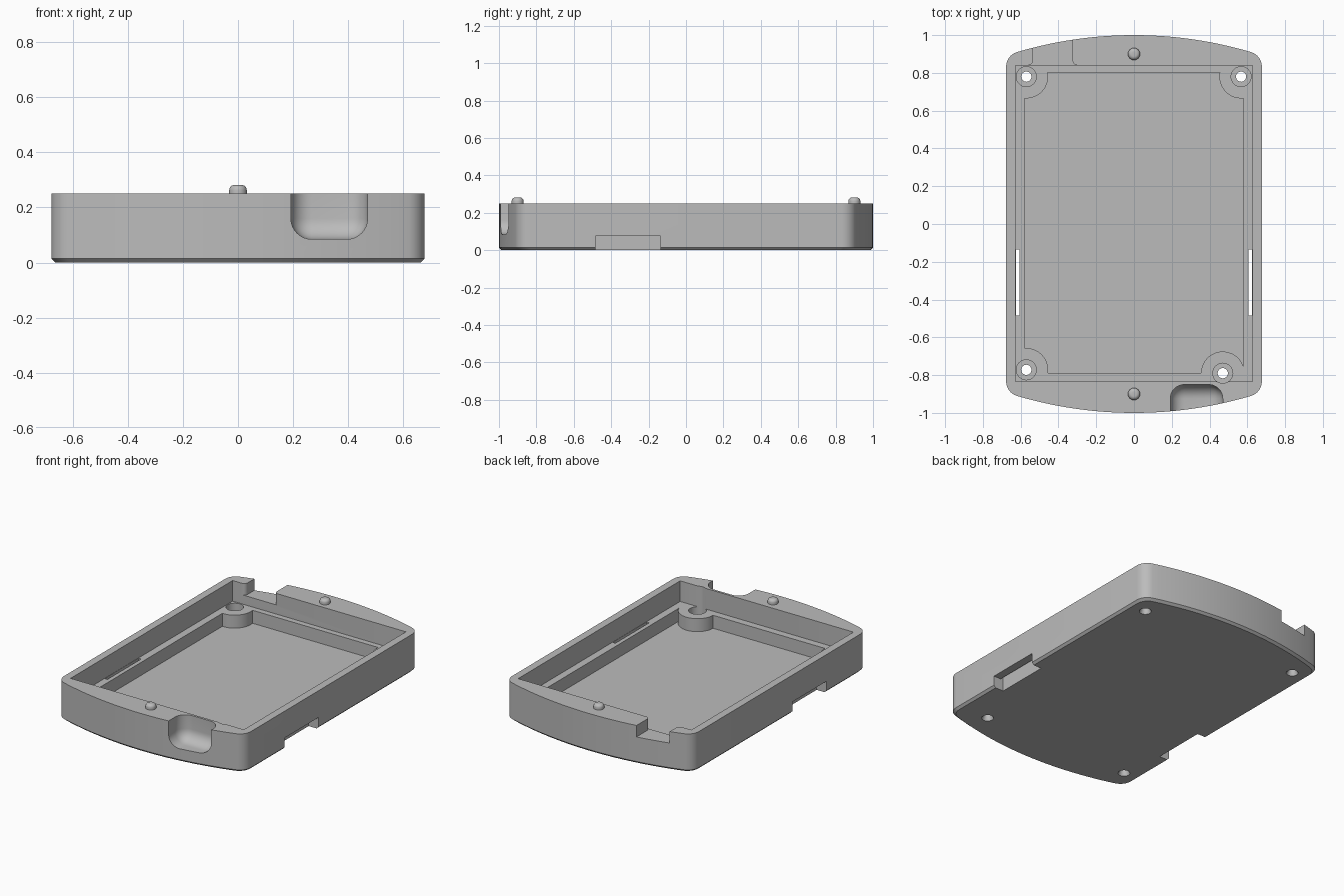
import bpy, bmesh, math
from math import sin, cos, sqrt, atan2, pi

if "Cube" in bpy.data.objects:
    bpy.data.objects.remove(bpy.data.objects["Cube"])

grey = bpy.data.materials.new("plain grey")
grey.diffuse_color = (0.5, 0.5, 0.5, 1)
grey.use_nodes = True
grey.node_tree.nodes["Principled BSDF"].inputs["Base Color"].default_value = grey.diffuse_color


def loft(name, rings):
    """Closed solid through a stack of equal-length counter-clockwise rings."""
    bm = bmesh.new()
    vs = [[bm.verts.new(p) for p in r] for r in rings]
    n = len(vs[0])
    for a, b in zip(vs, vs[1:]):
        for i in range(n):
            j = (i + 1) % n
            bm.faces.new((a[i], a[j], b[j], b[i]))
    bm.faces.new(vs[0][::-1])
    bm.faces.new(vs[-1])
    bmesh.ops.recalc_face_normals(bm, faces=bm.faces)
    me = bpy.data.meshes.new(name)
    bm.to_mesh(me)
    bm.free()
    me.materials.append(grey)
    ob = bpy.data.objects.new(name, me)
    bpy.context.collection.objects.link(ob)
    return ob


def prism(name, pts, z0, z1):
    return loft(name, [[(x, y, z) for x, y in pts] for z in (z0, z1)])


def box(name, x0, x1, y0, y1, z0, z1):
    return prism(name, [(x0, y0), (x1, y0), (x1, y1), (x0, y1)], z0, z1)


def turned(name, cx, cy, profile, n=32):
    return loft(name, [[(cx + r * cos(2 * pi * i / n), cy + r * sin(2 * pi * i / n), z)
                        for i in range(n)] for r, z in profile])


def arc(cx, cy, r, a0, a1, n):
    return [(cx + r * cos(a0 + (a1 - a0) * i / n), cy + r * sin(a0 + (a1 - a0) * i / n))
            for i in range(n + 1)]


def activate(ob):
    bpy.ops.object.select_all(action='DESELECT')
    ob.select_set(True)
    bpy.context.view_layer.objects.active = ob


def cut(ob, cutter):
    activate(ob)
    m = ob.modifiers.new("cut", 'BOOLEAN')
    m.operation, m.solver, m.object = 'DIFFERENCE', 'EXACT', cutter
    bpy.ops.object.modifier_apply(modifier=m.name)
    bpy.data.objects.remove(cutter)


# Outer outline: straight sides, rounded corners, bowed ends
W, H, R, r = 0.677, 0.25, 2.18, 0.08
cx = W - r
cy = 1 - R + sqrt((R - r) ** 2 - cx ** 2)
t = atan2(cy - (1 - R), cx)
half = arc(cx, cy, r, 0, t, 8) + arc(0, 1 - R, R, t, pi - t, 28)[1:-1] + arc(-cx, cy, r, pi - t, pi, 8)
outline = half + [(-x, -y) for x, y in half]

# Tray body with chamfered bottom edge
C = 0.014
tray = loft("tray_body", [
    [(x * (1 - C / W), y * (1 - C), 0) for x, y in outline],
    [(x, y, C) for x, y in outline],
    [(x, y, H) for x, y in outline]])

# Upper cavity down to the ledge
LEDGE, FLOOR = 0.115, 0.03
cut(tray, box("cavity", -0.627, 0.627, -0.835, 0.84, LEDGE, 0.5))

# Deeper pocket, its corners cut away by the round screw bosses
holes = {(1, 1): (0.567, 0.78), (-1, 1): (-0.57, 0.78),
         (-1, -1): (-0.57, -0.772), (1, -1): (0.47, -0.79)}
BR = 0.115
pocket = []
for (sx, sy), (hx, hy) in holes.items():
    X, Y = sx * 0.579, (0.803 if sy > 0 else -0.788)
    ax = atan2(-sy * sqrt(BR ** 2 - (X - hx) ** 2), X - hx)
    ay = atan2(Y - hy, -sx * sqrt(BR ** 2 - (Y - hy) ** 2))
    a0, a1 = (ax, ay) if sx * sy > 0 else (ay, ax)
    pocket += arc(hx, hy, BR, a0, a0 - (a0 - a1) % (2 * pi), 14)
cut(tray, prism("pocket", pocket, FLOOR, 0.3))

# Stepped screw holes, countersunk below
for hx, hy in holes.values():
    cut(tray, turned("screw_hole", hx, hy, [(0.04, -0.01), (0.027, 0.02), (0.027, 0.06),
                                            (0.053, 0.06), (0.053, 0.5)]))

# Side notches with a slot through the ledge
for s in (-1, 1):
    for a, b, z in ((0.606, 0.8, 0.075), (0.606, 0.625, 0.2)):
        x0, x1 = sorted((s * a, s * b))
        cut(tray, box("side_notch", x0, x1, -0.485, -0.135, -0.1, z))

# Shallow cable notch at the back, flared towards the cavity
f = 0.025
flare = (arc(-0.325 + f, 0.84 + f, f, 1.5 * pi, pi, 5) + [(-0.325, 1.1), (-0.535, 1.1)]
         + arc(-0.535 - f, 0.84 + f, f, 0, -pi / 2, 5) + [(-0.56, 0.8), (-0.3, 0.8)])
cut(tray, prism("cable_notch", flare, 0.175, 0.5))

# Rounded finger scoop at the front
scoop = box("scoop", 0.192, 0.47, -1.25, -0.85, 0.085, 0.6)
activate(scoop)
bv = scoop.modifiers.new("round", 'BEVEL')
bv.width, bv.segments = 0.075, 8
bpy.ops.object.modifier_apply(modifier=bv.name)
cut(tray, scoop)

# Locating pegs with rounded tips
parts = [tray]
for name, y in (("front_peg", -0.9), ("back_peg", 0.9)):
    tip = [(0.012 + 0.02 * cos(k * pi / 12), 0.262 + 0.02 * sin(k * pi / 12)) for k in range(7)]
    parts.append(turned(name, 0, y, [(0.032, 0.24)] + tip))

for ob in parts:
    activate(ob)
    bpy.ops.object.shade_smooth_by_angle(angle=math.radians(30))
